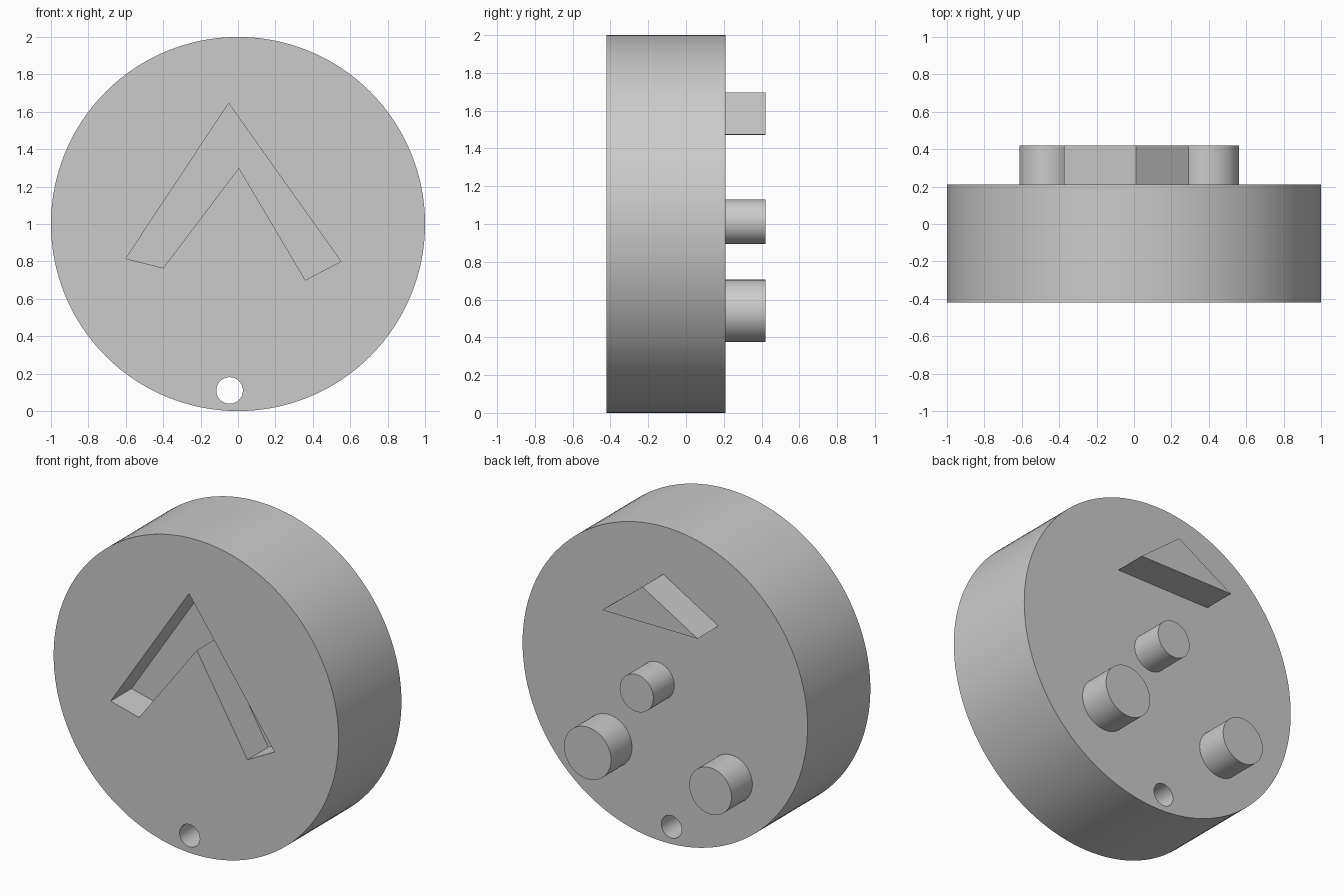
import bpy, bmesh
from math import sin, cos, tau, radians

if "Cube" in bpy.data.objects:
    bpy.data.objects.remove(bpy.data.objects["Cube"], do_unlink=True)

FRONT, BACK, PEG_END = -0.42, 0.21, 0.42

grey = bpy.data.materials.new("light grey")
grey.use_nodes = True
grey.diffuse_color = (0.6, 0.6, 0.6, 1)
grey.node_tree.nodes["Principled BSDF"].inputs["Base Color"].default_value = (0.6, 0.6, 0.6, 1)


def circle(x, z, r, n):
    return [(x + r * cos(tau * i / n), z + r * sin(tau * i / n)) for i in range(n)]


def prism(name, outline, y0, y1):
    """Extrude an x-z outline from y0 to y1."""
    bm = bmesh.new()
    face = bm.faces.new([bm.verts.new((x, y0, z)) for x, z in outline])
    ext = bmesh.ops.extrude_face_region(bm, geom=[face], use_keep_orig=True)
    moved = [g for g in ext["geom"] if isinstance(g, bmesh.types.BMVert)]
    bmesh.ops.translate(bm, verts=moved, vec=(0, y1 - y0, 0))
    bmesh.ops.recalc_face_normals(bm, faces=bm.faces)
    mesh = bpy.data.meshes.new(name)
    bm.to_mesh(mesh)
    bm.free()
    mesh.materials.append(grey)
    obj = bpy.data.objects.new(name, mesh)
    bpy.context.collection.objects.link(obj)
    return obj


def activate(obj):
    bpy.ops.object.select_all(action="DESELECT")
    obj.select_set(True)
    bpy.context.view_layer.objects.active = obj


def cut(target, cutter):
    cutter.hide_render = True
    mod = target.modifiers.new("cut", "BOOLEAN")
    mod.operation = "DIFFERENCE"
    mod.solver = "EXACT"
    mod.object = cutter
    activate(target)
    bpy.ops.object.modifier_apply(modifier=mod.name)
    bpy.data.objects.remove(cutter, do_unlink=True)


# Thick disc with a chevron recess in front and a small through hole
disc = prism("disc", circle(0, 1, 1, 128), FRONT, BACK)
chevron = [(-0.05, 1.645), (-0.6, 0.815), (-0.4, 0.765),
           (0.005, 1.3), (0.36, 0.7), (0.55, 0.8)]
cut(disc, prism("chevron_cutter", chevron, FRONT - 0.1, FRONT + 0.21))
cut(disc, prism("hole_cutter", circle(-0.045, 0.11, 0.071, 48), FRONT - 0.1, BACK + 0.1))

# Pegs on the back
pegs = {
    "small_round_peg": circle(0.053, 1.012, 0.118, 64),
    "left_round_peg": circle(0.397, 0.54, 0.165, 64),
    "right_round_peg": circle(-0.465, 0.53, 0.148, 64),
    "triangular_peg": [(0.295, 1.475), (0.012, 1.697), (-0.375, 1.472)],
}
parts = [disc] + [prism(n, o, BACK - 0.02, PEG_END) for n, o in pegs.items()]

for part in parts:
    activate(part)
    bpy.ops.object.shade_smooth_by_angle(angle=radians(30))
